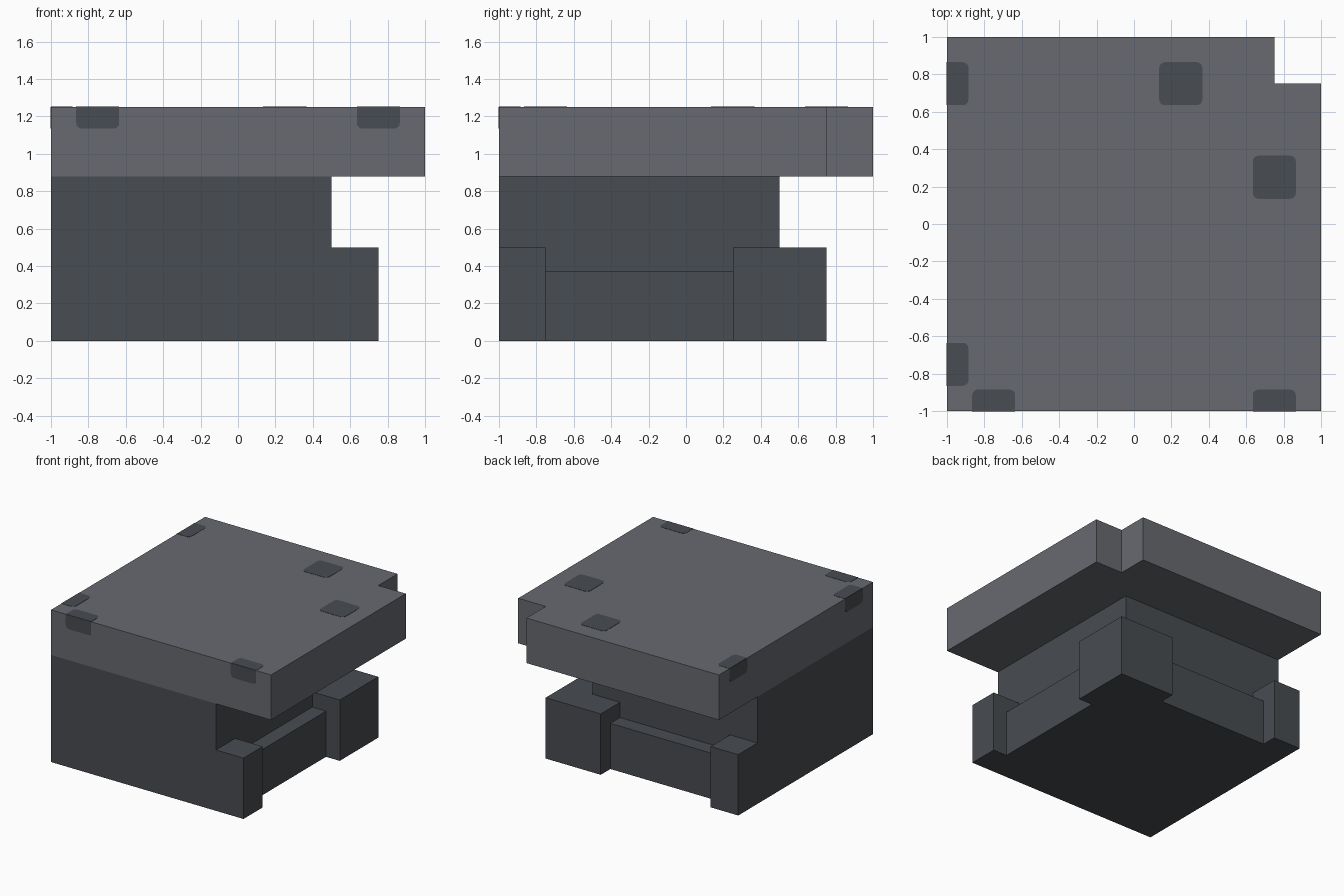
import bpy
import bmesh
from math import cos, sin, pi
from mathutils import Vector

cube = bpy.data.objects.get("Cube")
if cube:
    bpy.data.objects.remove(cube, do_unlink=True)


def material(name, rgb):
    m = bpy.data.materials.new(name)
    m.use_nodes = True
    m.diffuse_color = (*rgb, 1)
    m.node_tree.nodes["Principled BSDF"].inputs["Base Color"].default_value = (*rgb, 1)
    return m


LIGHT = material("light grey", (0.136, 0.144, 0.162))
DARK = material("dark grey", (0.065, 0.072, 0.082))


def prism(name, points, offset, mat):
    """Closed prism: a flat outline pushed along an offset vector."""
    bm = bmesh.new()
    face = bm.faces.new([bm.verts.new(p) for p in points])
    new = bmesh.ops.extrude_face_region(bm, geom=[face], use_keep_orig=True)["geom"]
    moved = [v for v in new if isinstance(v, bmesh.types.BMVert)]
    bmesh.ops.translate(bm, verts=moved, vec=offset)
    bmesh.ops.recalc_face_normals(bm, faces=bm.faces)
    mesh = bpy.data.meshes.new(name)
    bm.to_mesh(mesh)
    bm.free()
    mesh.materials.append(mat)
    obj = bpy.data.objects.new(name, mesh)
    bpy.context.collection.objects.link(obj)
    return obj


def box(name, lo, hi, mat):
    (x0, y0, z0), (x1, y1, z1) = lo, hi
    base = [(x0, y0, z0), (x1, y0, z0), (x1, y1, z0), (x0, y1, z0)]
    return prism(name, base, Vector((0, 0, z1 - z0)), mat)


def cut(obj, lo, hi):
    """Subtract a temporary box."""
    cutter = box("cutter", lo, hi, DARK)
    cutter.hide_render = True
    mod = obj.modifiers.new("cut", "BOOLEAN")
    mod.operation, mod.solver, mod.object = "DIFFERENCE", "EXACT", cutter
    bpy.context.view_layer.objects.active = obj
    bpy.ops.object.modifier_apply(modifier=mod.name)
    bpy.data.objects.remove(cutter, do_unlink=True)


# Top slab with its notched corner
slab = [(-1, -1), (1, -1), (1, 0.75), (0.75, 0.75), (0.75, 1), (-1, 1)]
prism("top_slab", [(x, y, 0.88) for x, y in slab], Vector((0, 0, 0.37)), LIGHT)

# Body: step back above the posts, then carve the ledges between them
body = box("wall_body", (-1, -1, 0), (0.75, 0.75, 0.88), DARK)
cut(body, (0.5, -2, 0.5), (2, 2, 2))
cut(body, (-2, 0.5, 0.5), (2, 2, 2))
for inner, bottom in ((0.5, 0.375), (0.625, -1)):
    cut(body, (inner, -0.75, bottom), (2, 0.25, 0.6))
    cut(body, (-0.75, inner, bottom), (0.25, 2, 0.6))

# Merge the flat pieces left by the cuts
bm = bmesh.new()
bm.from_mesh(body.data)
bmesh.ops.remove_doubles(bm, verts=bm.verts, dist=0.0001)
bmesh.ops.dissolve_limit(bm, angle_limit=0.01, verts=bm.verts, edges=bm.edges)
bm.to_mesh(body.data)
bm.free()

# Rounded dark patches; a half patch has its straight side on a slab edge
X, Y, Z = Vector((1, 0, 0)), Vector((0, 1, 0)), Vector((0, 0, 1))
H, R = 0.115, 0.03


def patch(name, centre, u, v, normal, half=False):
    outline = []
    for i, (su, sv) in enumerate(((1, 1), (-1, 1), (-1, -1), (1, -1))):
        if half and sv < 0:
            outline.append((su * H, 0))
            continue
        for k in range(5):
            a = (i + k / 4) * pi / 2
            outline.append((su * (H - R) + R * cos(a), sv * (H - R) + R * sin(a)))
    points = [Vector(centre) + u * a + v * b for a, b in outline]
    prism(name, points, normal * 0.002, DARK)


for i, (x, y) in enumerate(((0.25, 0.75), (0.75, 0.25))):
    patch(f"top_patch_{i + 1}", (x, y, 1.25), X, Y, Z)

# Patches folded over the front and right edges
for c in (-0.75, 0.75):
    side = "a" if c < 0 else "b"
    patch(f"front_edge_patch_top_{side}", (c, -1, 1.25), X, Y, Z, True)
    patch(f"front_edge_patch_side_{side}", (c, -1, 1.25), X, -Z, -Y, True)
    patch(f"right_edge_patch_top_{side}", (-1, c, 1.25), Y, X, Z, True)
    patch(f"right_edge_patch_side_{side}", (-1, c, 1.25), Y, -Z, -X, True)
